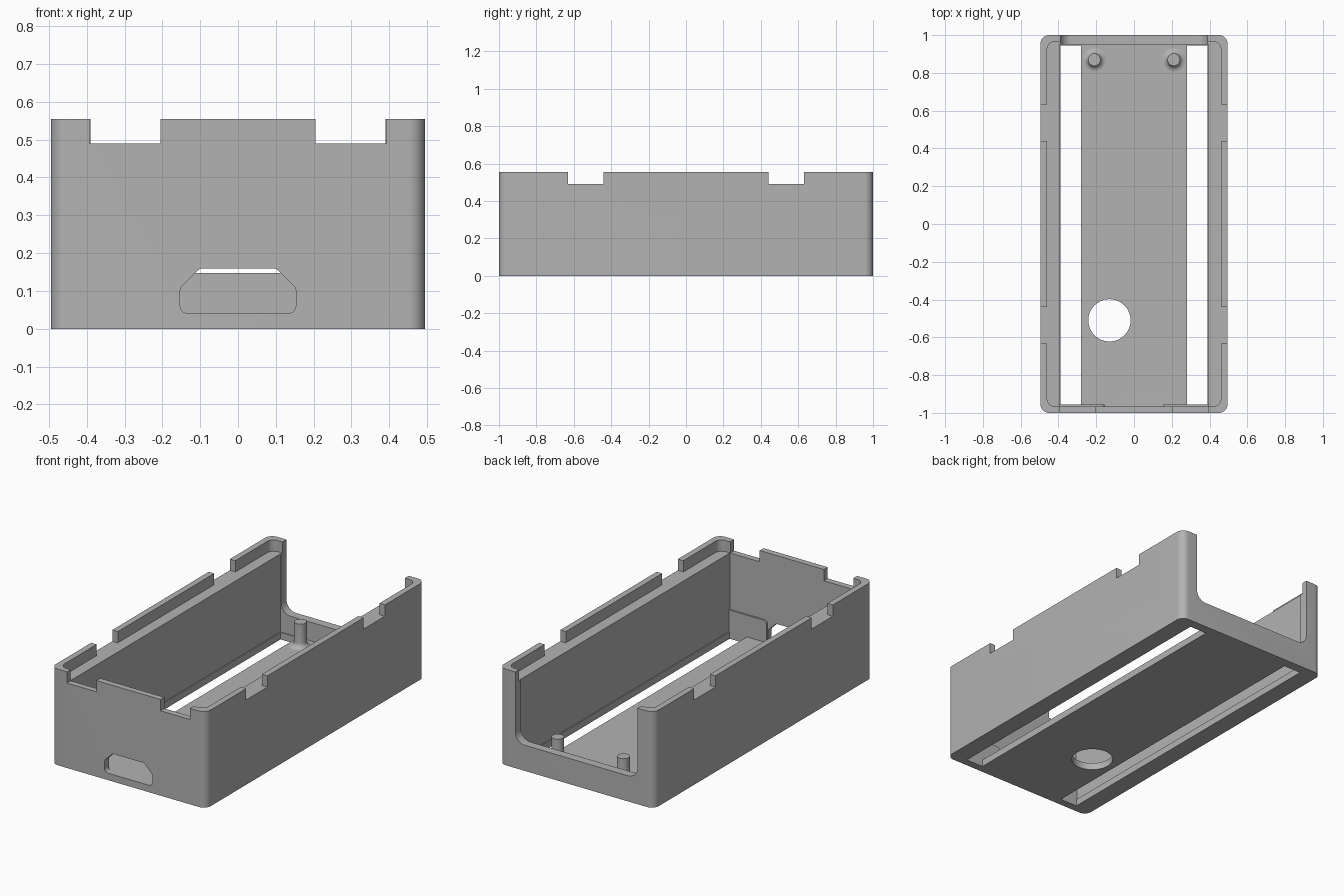
import bpy, bmesh, math
from mathutils import Vector, Matrix

cube = bpy.data.objects.get("Cube")
if cube:
    bpy.data.objects.remove(cube, do_unlink=True)

grey = bpy.data.materials.new("plain grey")
grey.use_nodes = True
grey.diffuse_color = (0.45, 0.45, 0.45, 1)
grey.node_tree.nodes["Principled BSDF"].inputs["Base Color"].default_value = grey.diffuse_color


def rounded(points, radii, steps=8):
    """Outline with each corner replaced by a tangent arc."""
    out = []
    for i, (p, r) in enumerate(zip(points, radii)):
        p = Vector(p)
        a = (Vector(points[i - 1]) - p).normalized()
        b = (Vector(points[(i + 1) % len(points)]) - p).normalized()
        if r == 0:
            out.append(p)
            continue
        half = a.angle(b) / 2
        centre = p + (a + b).normalized() * r / math.sin(half)
        start = p + a * r / math.tan(half) - centre
        end = p + b * r / math.tan(half) - centre
        turn = start.angle_signed(end)
        for k in range(steps + 1):
            out.append(centre + Matrix.Rotation(-turn * k / steps, 2) @ start)
    return out


def rect(x0, x1, y0, y1):
    return [(x0, y0), (x1, y0), (x1, y1), (x0, y1)]


def prism(name, outline, low, high, upright=False):
    """Extrude an outline along z, or along y when upright."""
    bm = bmesh.new()
    place = (lambda p, h: (p[0], h, p[1])) if upright else (lambda p, h: (p[0], p[1], h))
    face = bm.faces.new([bm.verts.new(place(p, low)) for p in outline])
    new = bmesh.ops.extrude_face_region(bm, geom=[face])["geom"]
    shift = Vector(place((0, 0), high - low))
    bmesh.ops.translate(bm, vec=shift, verts=[v for v in new if isinstance(v, bmesh.types.BMVert)])
    bmesh.ops.recalc_face_normals(bm, faces=bm.faces[:])
    return finish(name, bm)


def finish(name, bm):
    mesh = bpy.data.meshes.new(name)
    bm.to_mesh(mesh)
    bm.free()
    mesh.materials.append(grey)
    obj = bpy.data.objects.new(name, mesh)
    bpy.context.collection.objects.link(obj)
    return obj


def smooth(obj):
    bpy.ops.object.select_all(action="DESELECT")
    obj.select_set(True)
    bpy.context.view_layer.objects.active = obj
    bpy.ops.object.shade_smooth_by_angle(angle=math.radians(30))


W, TOP, RIM, FLOOR = 0.495, 0.555, 0.49, 0.04
shell = prism("case_shell", rounded(rect(-W, W, -1, 1), [0.045] * 4), 0, TOP)

# Main cavity, rim rebate and open back
cutters = [
    prism("cavity_cutter", rect(-0.395, 0.395, -0.965, 0.95), FLOOR, 0.7),
    prism("rim_cutter", rounded(rect(-0.46, 0.46, -0.965, 0.965), [0.04] * 4), RIM, 0.7),
    prism("back_cutter", rounded(rect(-0.39, 0.39, 0.148, 0.7), [0.06, 0.06, 0, 0]),
          0.9, 1.1, upright=True),
]

# Connector port in the front and round hole in the floor
port = [(-0.153, 0.04), (0.153, 0.04), (0.153, 0.108), (0.1, 0.16), (-0.1, 0.16), (-0.153, 0.108)]
cutters.append(prism("port_cutter", rounded(port, [0.022] * 6), -1.1, -0.9, upright=True))
circle = [(-0.13 + 0.112 * math.cos(a), -0.51 + 0.112 * math.sin(a))
          for a in (math.tau * i / 48 for i in range(48))]
cutters.append(prism("floor_hole_cutter", circle, -0.1, 0.1))

# Floor slots and rim notches on both sides
for s in (-1, 1):
    def span(a, b):
        return sorted((s * a, s * b))
    cutters.append(prism("slot_cutter", rect(*span(0.28, 0.39), -0.955, 0.945), -0.1, 0.1))
    cutters.append(prism("front_notch_cutter", rect(*span(0.205, 0.393), -1.1, -0.94), RIM, 0.7))
    for t in (-1, 1):
        cutters.append(prism("side_notch_cutter",
                             rect(*span(0.44, 0.6), *sorted((t * 0.44, t * 0.632))), RIM, 0.7))

bpy.context.view_layer.objects.active = shell
for cutter in cutters:
    cutter.hide_render = True
    mod = shell.modifiers.new(cutter.name, "BOOLEAN")
    mod.object, mod.operation, mod.solver = cutter, "DIFFERENCE", "EXACT"
    bpy.ops.object.modifier_apply(modifier=mod.name)
    bpy.data.objects.remove(cutter, do_unlink=True)
smooth(shell)


# Filleted mounting pegs
def peg(name, x, y, r=0.033, fillet=0.03, top=0.18, sides=32):
    profile = [(r + fillet * (1 - math.sin(a)), FLOOR + fillet * (1 - math.cos(a)))
               for a in (math.pi / 2 * k / 6 for k in range(7))]
    profile = [(r + fillet, FLOOR - 0.01)] + profile + [(r, top)]
    bm = bmesh.new()
    rings = [[bm.verts.new((x + q * math.cos(math.tau * i / sides),
                            y + q * math.sin(math.tau * i / sides), z))
              for i in range(sides)] for q, z in profile]
    for low, high in zip(rings, rings[1:]):
        for i in range(sides):
            j = (i + 1) % sides
            bm.faces.new((low[i], low[j], high[j], high[i]))
    bm.faces.new(rings[-1])
    bm.faces.new(rings[0][::-1])
    smooth(finish(name, bm))


for side, s in (("right", -1), ("left", 1)):
    peg(side + "_peg", s * 0.21, 0.87)
    # Raised pad on the inside of the front wall, beside the port
    prism(side + "_front_pad", rounded(rect(*sorted((s * 0.155, s * 0.395)), 0.01, 0.165),
                                       [0, 0, 0.02 if s < 0 else 0, 0.02 if s > 0 else 0]),
          -0.97, -0.955, upright=True)
